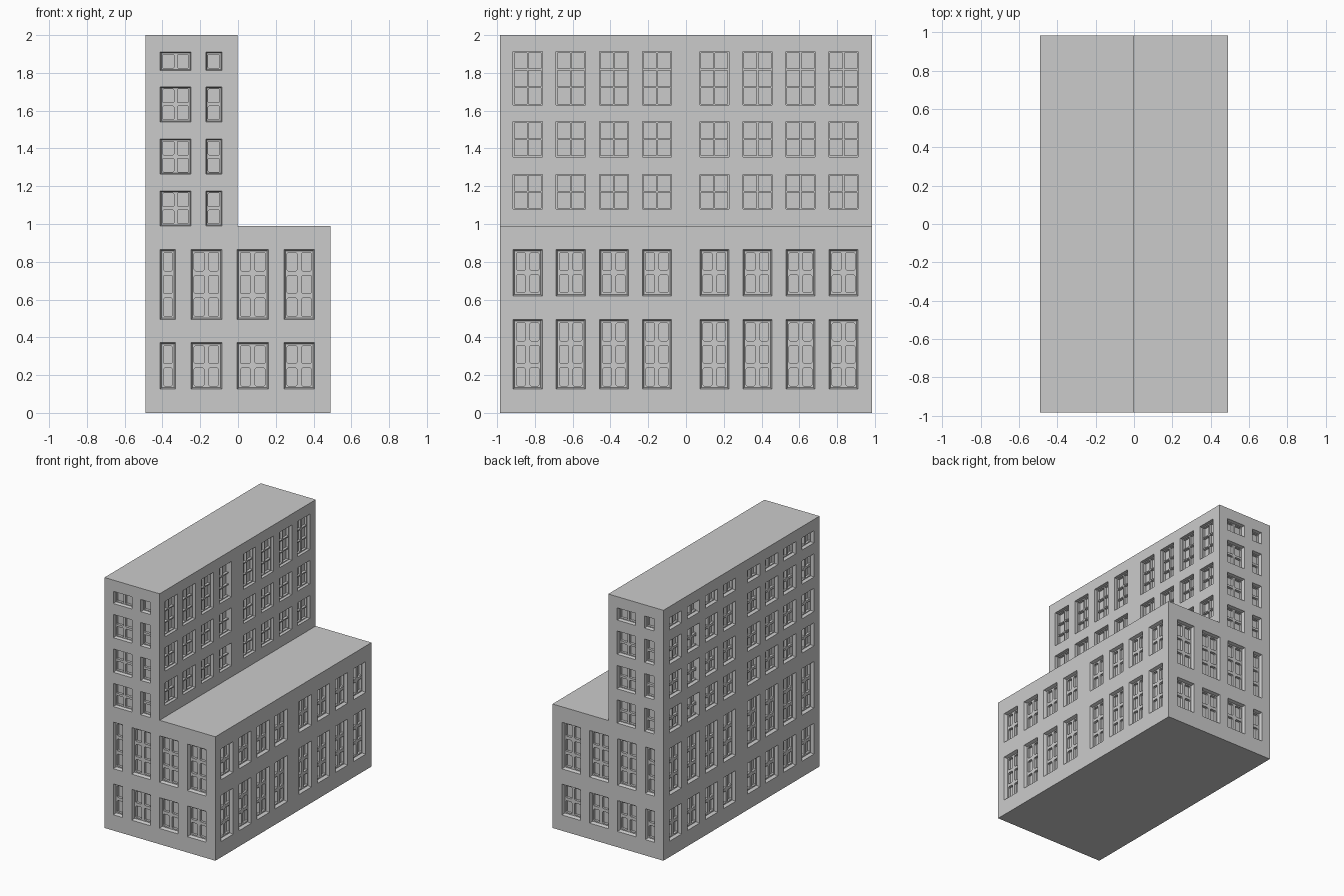
import bpy, bmesh

if "Cube" in bpy.data.objects:
    bpy.data.objects.remove(bpy.data.objects["Cube"])

HX, HY, TX = 0.49, 0.985, -0.003      # half sizes, tower's inner wall
LOW, TOP = 0.99, 2.0
POCKET, PANE, OUT = 0.025, 0.045, 0.01  # recess depths, cutter overshoot


def make_object(name, bm):
    bmesh.ops.recalc_face_normals(bm, faces=bm.faces)
    mesh = bpy.data.meshes.new(name)
    bm.to_mesh(mesh)
    bm.free()
    ob = bpy.data.objects.new(name, mesh)
    bpy.context.collection.objects.link(ob)
    return ob


def outline(u0, u1, v0, v1, c):
    """Rectangle, with cut corners when c > 0."""
    if c == 0:
        return [(u0, v0), (u1, v0), (u1, v1), (u0, v1)]
    return [(u0 + c, v0), (u1 - c, v0), (u1, v0 + c), (u1, v1 - c),
            (u1 - c, v1), (u0 + c, v1), (u0, v1 - c), (u0, v0 + c)]


def prism(bm, place, u0, u1, v0, v1, depth, corner=0, taper=0):
    """Cutter from just outside the wall to the given depth."""
    g = taper * OUT / depth
    outer = outline(u0 - g, u1 + g, v0 - g, v1 + g, corner)
    inner = outline(u0 + taper, u1 - taper, v0 + taper, v1 - taper, corner)
    a = [bm.verts.new(place(u, v, -OUT)) for u, v in outer]
    b = [bm.verts.new(place(u, v, depth)) for u, v in inner]
    bm.faces.new(a)
    bm.faces.new(b[::-1])
    n = len(a)
    for i in range(n):
        j = (i + 1) % n
        bm.faces.new((a[i], b[i], b[j], a[j]))


def window(place, u0, u1, z0, z1, cols, rows, margin, gap, corner, taper):
    prism(pockets, place, u0, u1, z0, z1, POCKET, 0, taper)
    w = (u1 - u0 - 2 * margin - gap * (cols - 1)) / cols
    h = (z1 - z0 - 2 * margin - gap * (rows - 1)) / rows
    for i in range(cols):
        for j in range(rows):
            u = u0 + margin + i * (w + gap)
            v = z0 + margin + j * (h + gap)
            prism(panes, place, u, u + w, v, v + h, PANE, corner)


def facade(place, columns, rows, style):
    for u0, u1, cols in columns:
        for z0, z1, n in rows:
            window(place, u0, u1, z0, z1, cols, n, *style)


# L-shaped building body
bm = bmesh.new()
profile = [(-HX, 0), (HX, 0), (HX, LOW), (TX, LOW), (TX, TOP), (-HX, TOP)]
face = bm.faces.new([bm.verts.new((x, -HY, z)) for x, z in profile])
ext = bmesh.ops.extrude_face_region(bm, geom=[face])
bmesh.ops.translate(bm, vec=(0, 2 * HY, 0),
                    verts=[v for v in ext["geom"] if isinstance(v, bmesh.types.BMVert)])
building = make_object("building", bm)

# Wall placements: along the wall, up, into the wall
front = lambda u, v, d: (u, -HY + d, v)
back = lambda u, v, d: (u, HY - d, v)
right = lambda u, v, d: (HX - d, u, v)
left = lambda u, v, d: (-HX + d, u, v)
inner = lambda u, v, d: (TX - d, u, v)

# Window layout: margin, bar width, pane corner cut, reveal taper
HEAVY = (0.017, 0.024, 0.006, 0.008)
MEDIUM = (0.012, 0.018, 0.005, 0.006)
THIN = (0.006, 0.009, 0, 0)

side_cols = [(y, y + 0.154, 2) for s in (-0.915, 0.073)
             for y in (s, s + 0.228, s + 0.456, s + 0.684)]
low_cols = [(-0.412, -0.33, 1), (-0.249, -0.085, 2), (-0.005, 0.161, 2), (0.243, 0.406, 2)]
tower_cols = [(-0.412, -0.249, 2), (-0.17, -0.085, 1)]
tower_back = [(TX - HX - b, TX - HX - a, n) for a, b, n in tower_cols]

low_rows = [(0.126, 0.372, 2), (0.494, 0.866, 3)]
right_rows = [(0.126, 0.494, 3), (0.62, 0.866, 2)]
tower_rows = [(0.99, 1.175, 2), (1.264, 1.45, 2), (1.54, 1.726, 2), (1.813, 1.91, 1)]
inner_rows = [(1.08, 1.262, 2), (1.356, 1.542, 2), (1.63, 1.912, 3)]

# Window cutters on every wall
pockets, panes = bmesh.new(), bmesh.new()
for wall, cols in ((front, tower_cols), (back, tower_back), (left, side_cols)):
    facade(wall, cols, tower_rows, MEDIUM)
for wall, cols in ((front, low_cols), (back, low_cols), (left, side_cols)):
    facade(wall, cols, low_rows, HEAVY)
facade(right, side_cols, right_rows, HEAVY)
facade(inner, side_cols, inner_rows, THIN)

# Carve the recesses, then the panes
for name, cutter_bm in (("window_recess_cutter", pockets), ("window_pane_cutter", panes)):
    cutter = make_object(name, cutter_bm)
    cutter.hide_render = True
    cutter.display_type = 'WIRE'
    mod = building.modifiers.new(name, 'BOOLEAN')
    mod.operation = 'DIFFERENCE'
    mod.solver = 'EXACT'
    mod.object = cutter
